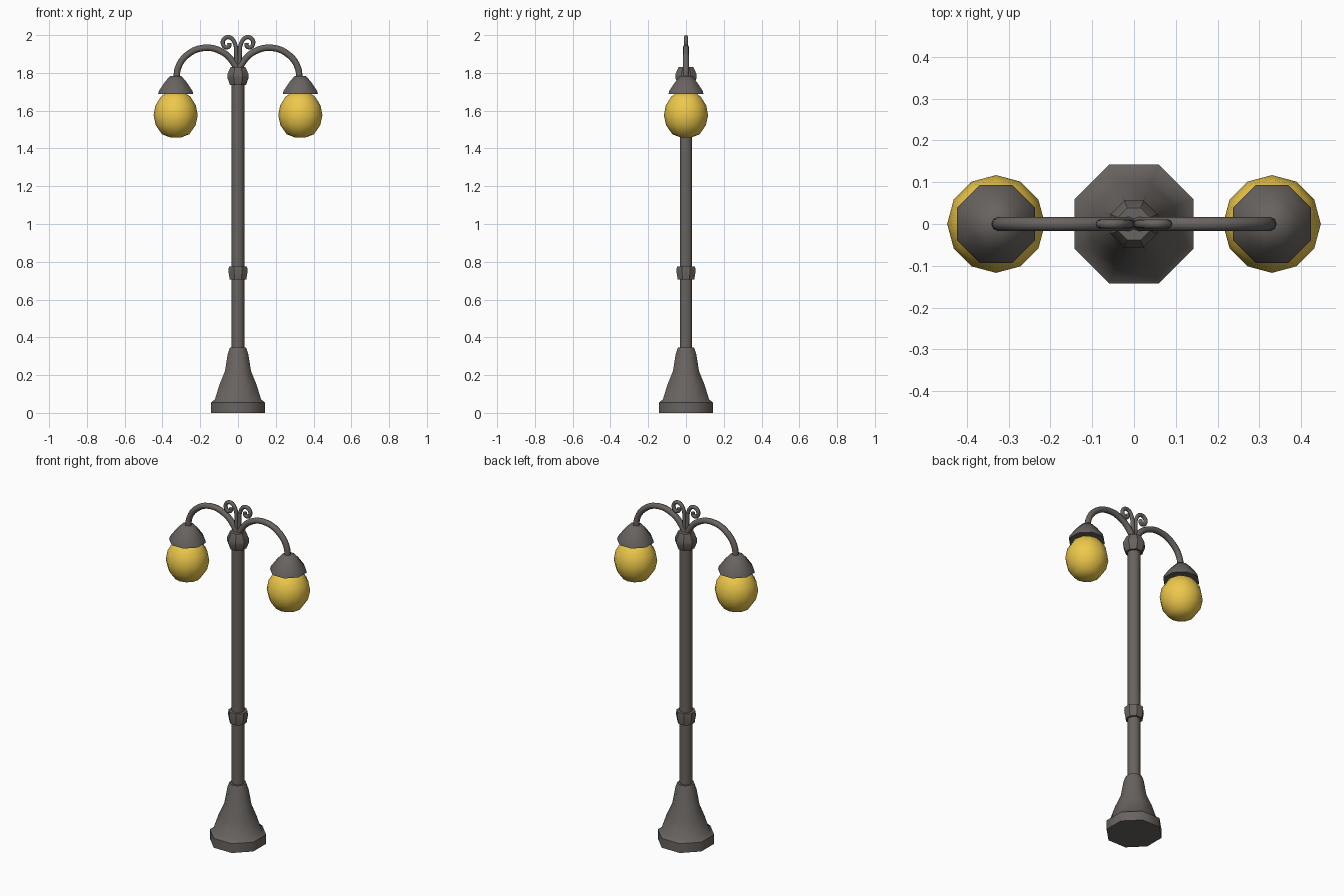
import bpy, bmesh, math

if "Cube" in bpy.data.objects:
    bpy.data.objects.remove(bpy.data.objects["Cube"])


def lathe(name, profile, sides, x=0.0, turn=0.0, mat=None, angle=40):
    """Solid of revolution from (radius, z) points, listed bottom to top."""
    bm = bmesh.new()
    rings = []
    for r, z in profile:
        rings.append([bm.verts.new((x + r * math.cos(turn + i * math.tau / sides),
                                    r * math.sin(turn + i * math.tau / sides), z))
                      for i in range(sides)])
    for a, b in zip(rings, rings[1:]):
        for i in range(sides):
            j = (i + 1) % sides
            bm.faces.new((a[i], a[j], b[j], b[i]))
    bm.faces.new(rings[0][::-1])
    bm.faces.new(rings[-1])
    me = bpy.data.meshes.new(name)
    bm.to_mesh(me)
    bm.free()
    ob = bpy.data.objects.new(name, me)
    bpy.context.collection.objects.link(ob)
    if mat:
        me.materials.append(mat)
    finish(ob, angle)
    return ob


def finish(ob, angle):
    bpy.ops.object.select_all(action='DESELECT')
    ob.select_set(True)
    bpy.context.view_layer.objects.active = ob
    if ob.type == 'CURVE':
        bpy.ops.object.convert(target='MESH')
    bpy.ops.object.shade_smooth_by_angle(angle=math.radians(angle))


def tube(name, pts, radius, side, res=4):
    """Round tube through (x, z) points in the y = 0 plane."""
    cu = bpy.data.curves.new(name, 'CURVE')
    cu.dimensions = '3D'
    cu.bevel_depth = radius
    cu.bevel_resolution = 2
    cu.resolution_u = res
    cu.use_fill_caps = True
    sp = cu.splines.new('BEZIER')
    sp.bezier_points.add(len(pts) - 1)
    for p, (x, z) in zip(sp.bezier_points, pts):
        p.co = (side * x, 0, z)
        p.handle_left_type = p.handle_right_type = 'AUTO'
    ob = bpy.data.objects.new(name, cu)
    bpy.context.collection.objects.link(ob)
    finish(ob, 50)


def material(name, color):
    m = bpy.data.materials.new(name)
    m.diffuse_color = color
    m.use_nodes = True
    m.node_tree.nodes["Principled BSDF"].inputs["Base Color"].default_value = m.diffuse_color
    return m


iron = material("iron", (0.14, 0.125, 0.115, 1))
glow = material("glow", (0.85, 0.58, 0.07, 1))
T8 = math.pi / 8

# Flared octagonal foot, pole and collars
lathe("base", [(0.154, 0), (0.154, 0.055), (0.132, 0.072), (0.106, 0.15),
               (0.075, 0.22), (0.058, 0.315), (0.046, 0.347)], 8, turn=T8, mat=iron, angle=50)
lathe("pole", [(0.034, 0.3), (0.034, 1.78)], 10, mat=iron)
lathe("middle_collar", [(0.047, 0.705), (0.055, 0.75), (0.052, 0.774)],
      8, turn=T8, mat=iron)
lathe("top_collar", [(0.047, 1.737), (0.061, 1.775), (0.061, 1.792), (0.042, 1.832)],
      8, turn=T8, mat=iron)

arm = [(0.0, 1.80), (0.022, 1.85), (0.085, 1.912), (0.185, 1.932),
       (0.275, 1.89), (0.318, 1.825), (0.325, 1.77)]
scroll = [(0.009, 1.815), (0.010, 1.90), (0.018, 1.960), (0.047, 1.989), (0.074, 1.979),
          (0.080, 1.953), (0.063, 1.935), (0.046, 1.943), (0.046, 1.957)]

for side, label in ((-1, "left"), (1, "right")):
    # Curved arm and ornamental scroll
    tube("arm_" + label, arm, 0.017, side)
    tube("scroll_" + label, scroll, 0.011, side)
    # Lamp cap with globe below
    x = side * 0.33
    lathe("cap_" + label, [(0.101, 1.687), (0.096, 1.705), (0.062, 1.752), (0.033, 1.783)],
          8, x, T8, iron, 50)
    lathe("globe_" + label, [(0.025, 1.457), (0.072, 1.475), (0.105, 1.522), (0.117, 1.575),
                             (0.107, 1.628), (0.078, 1.674), (0.05, 1.694)],
          12, x, math.pi / 12 * 0, glow, 60)

for ob in bpy.data.objects:
    if ob.name.startswith(("arm", "scroll")):
        ob.data.materials.append(iron)
